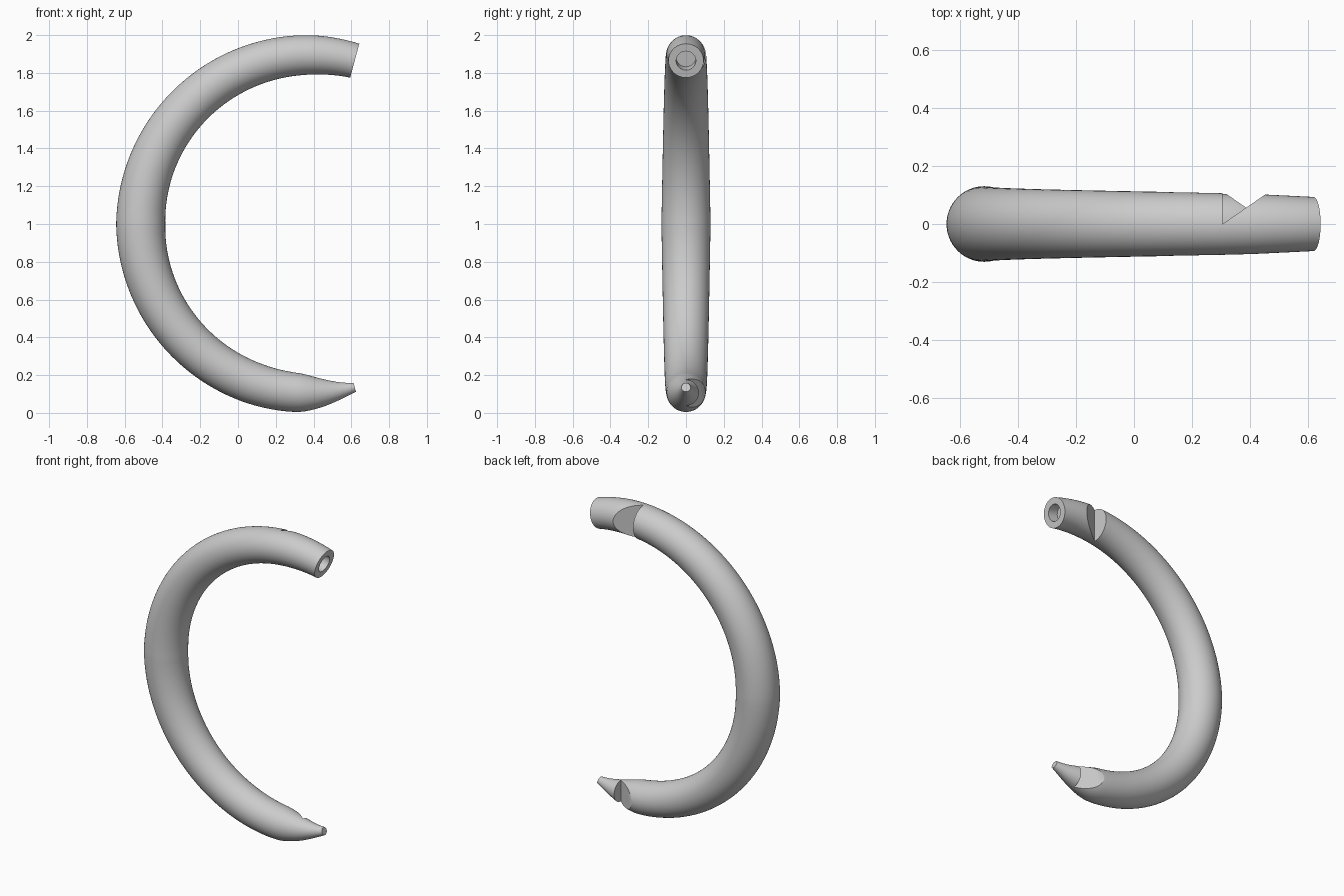
import bpy, bmesh
from math import sin, cos, pi, radians

if "Cube" in bpy.data.objects:
    bpy.data.objects.remove(bpy.data.objects["Cube"])

CX, CZ, RX, RZ = 0.385, 1.0, 0.90, 0.895
SIDES, STEPS = 64, 140

# tube radius along the arc: (angle in degrees, radius)
RADII = [(75, .093), (88, .103), (95, .106), (180, .13), (250, .111), (259, .107),
         (263, .105), (266.5, .102), (269, .095), (271, .087), (274, .074),
         (277.3, .058), (281, .040), (285, .024)]


def radius_at(a):
    for (a0, r0), (a1, r1) in zip(RADII, RADII[1:]):
        if a <= a1:
            return r0 + (r1 - r0) * (a - a0) / (a1 - a0)
    return RADII[-1][1]


def ring(bm, deg, r, push=0.0):
    """Circle of vertices across the arc, pushed along the tangent."""
    a = radians(deg)
    px = CX + RX * cos(a) - sin(a) * push
    pz = CZ + RZ * sin(a) + cos(a) * push
    return [bm.verts.new((px + cos(a) * r * cos(t), r * sin(t), pz + sin(a) * r * cos(t)))
            for t in (2 * pi * i / SIDES for i in range(SIDES))]


def finish(bm, name):
    bmesh.ops.recalc_face_normals(bm, faces=bm.faces)
    me = bpy.data.meshes.new(name)
    bm.to_mesh(me)
    bm.free()
    ob = bpy.data.objects.new(name, me)
    bpy.context.collection.objects.link(ob)
    return ob


# open ring body: socket floor, socket rim, then the tapered tube to the pin tip
bm = bmesh.new()
rings = [ring(bm, 75, .052, .07), ring(bm, 75, .052)]
for i in range(STEPS + 1):
    d = 75 + 210 * i / STEPS
    rings.append(ring(bm, d, radius_at(d)))
for r0, r1 in zip(rings, rings[1:]):
    for i in range(SIDES):
        j = (i + 1) % SIDES
        bm.faces.new((r0[i], r0[j], r1[j], r1[i]))
bm.faces.new(rings[0])
bm.faces.new(rings[-1])
body = finish(bm, "open_ring")


def notch_cutter(name, outline, z0, z1):
    """Wedge prism seen from the top as the given outline."""
    bm = bmesh.new()
    lo, hi = ([bm.verts.new((x, y, z)) for x, y in outline] for z in (z0, z1))
    bm.faces.new(lo)
    bm.faces.new(hi)
    n = len(outline)
    for i in range(n):
        j = (i + 1) % n
        bm.faces.new((lo[i], lo[j], hi[j], hi[i]))
    ob = finish(bm, name)
    ob.hide_render = True
    return ob


# hook notches on the back, one near each end and facing opposite ways
cutters = [
    notch_cutter("upper_notch_cutter", [(.305, 0), (.594, .2), (.305, .2)], 1.6, 2.2),
    notch_cutter("lower_notch_cutter", [(.467, 0), (.178, .2), (.467, .2)], -.2, .4),
]
for c in cutters:
    m = body.modifiers.new(c.name, 'BOOLEAN')
    m.operation = 'DIFFERENCE'
    m.solver = 'EXACT'
    m.object = c

# apply the cuts and shade
bpy.ops.object.select_all(action='DESELECT')
body.select_set(True)
bpy.context.view_layer.objects.active = body
for c in cutters:
    bpy.ops.object.modifier_apply(modifier=c.name)
    bpy.data.objects.remove(c)
bpy.ops.object.shade_smooth_by_angle(angle=radians(30))
